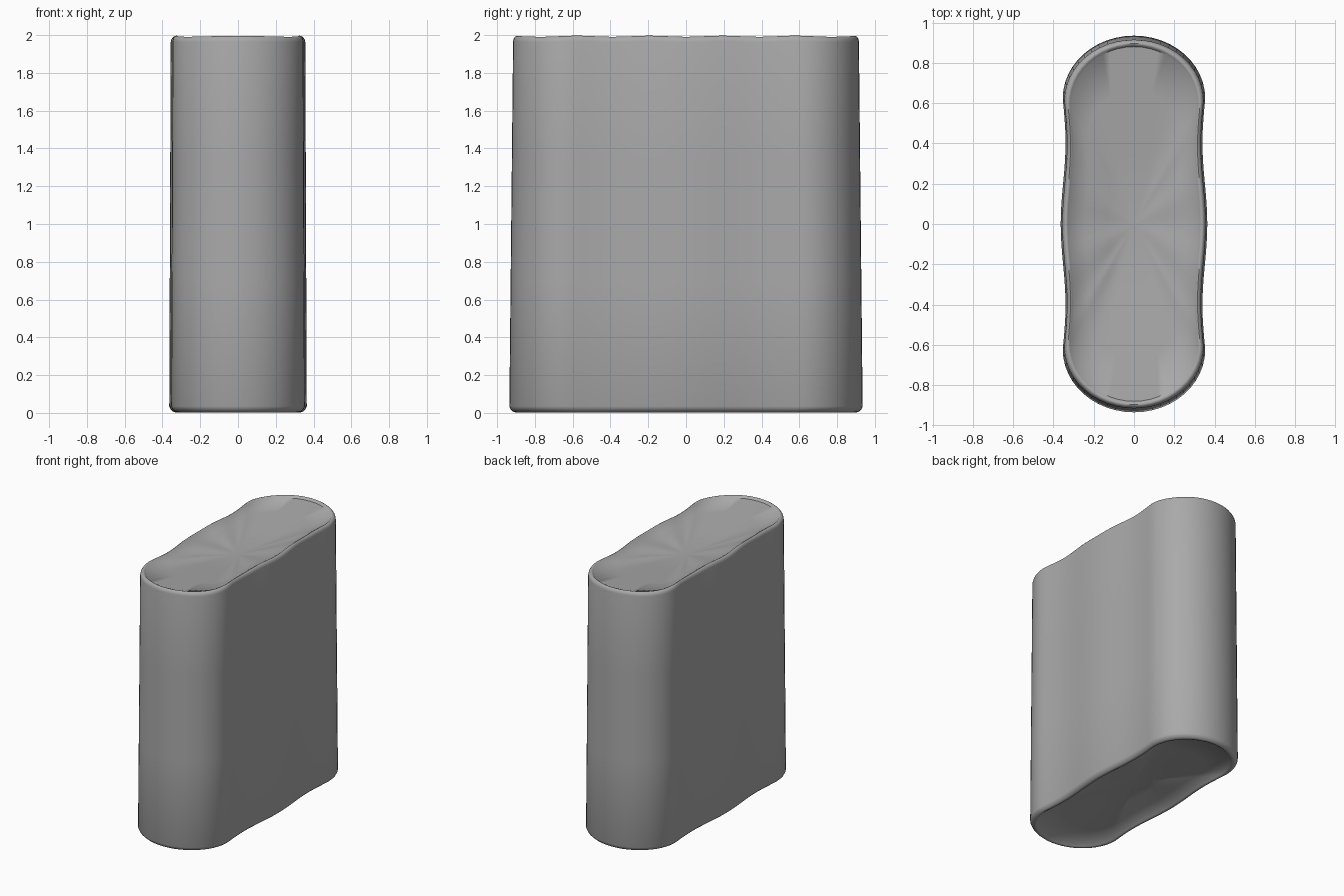
import bpy, bmesh, math

old = bpy.data.objects.get("Cube")
if old:
    bpy.data.objects.remove(old, do_unlink=True)

# Stone grey
grey = bpy.data.materials.new("stone_grey")
grey.use_nodes = True
grey.diffuse_color = (0.4, 0.4, 0.4, 1)
grey.node_tree.nodes["Principled BSDF"].inputs["Base Color"].default_value = grey.diffuse_color

CAP_Y, CAP_DEPTH = 0.62, 0.31


def side_x(y):
    """Half width of the rippled long side."""
    return 0.338 + 0.024 * math.cos(math.pi * y / 0.8) ** 2


def outline(side_steps=24, cap_steps=24):
    """Rippled long sides joined by rounded ends, counter-clockwise."""
    half = [(side_x(y), y) for y in
            (-CAP_Y + 2 * CAP_Y * i / side_steps for i in range(side_steps))]
    for i in range(cap_steps):
        a = math.pi * i / cap_steps
        half.append((side_x(CAP_Y) * math.cos(a), CAP_Y + CAP_DEPTH * math.sin(a)))
    return half + [(-x, -y) for x, y in half]


# Wall and rolled rims: (inset, height), from bottom to top
profile = [(0.055, 0.022), (0.042, 0.008), (0.03, 0.003), (0.018, 0.008),
           (0.006, 0.02), (0, 0.035), (0, 0.7), (0, 1.35), (0, 1.965),
           (0.003, 1.98), (0.01, 1.99), (0.018, 1.994), (0.027, 1.99),
           (0.035, 1.978)]
DISH = 0.07

bm = bmesh.new()
path = outline()


def ring(inset, z, shrink=1.0):
    taper = 1.006 - 0.011 * z
    loop = []
    for x, y in path:
        wave = 0.003 * math.cos(5 * math.pi * y) * min(1, max(0, z - 1.9) * 20)
        loop.append(bm.verts.new((x * (taper - inset / 0.35) * shrink,
                                  y * (taper - inset / 0.93) * shrink, z - wave)))
    return loop


def bridge(a, b):
    n = len(a)
    for i in range(n):
        j = (i + 1) % n
        bm.faces.new((a[i], a[j], b[j], b[i]))


rings = [ring(inset, z) for inset, z in profile]

# Shallow dishes underneath and on top, sloping to the middle
for (inset, z), sign in ((profile[0], 1), (profile[-1], -1)):
    loops = [ring(inset, z + sign * DISH * (1 - s), s) for s in (0.75, 0.4)]
    centre = bm.verts.new((0, 0, z + sign * DISH))
    if sign > 0:
        rings = loops[::-1] + rings
    else:
        rings += loops
    edge = loops[-1]
    for i in range(len(edge)):
        bm.faces.new((edge[i], edge[(i + 1) % len(edge)], centre))

for a, b in zip(rings, rings[1:]):
    bridge(a, b)
bmesh.ops.recalc_face_normals(bm, faces=bm.faces)

mesh = bpy.data.meshes.new("rippled_stool")
bm.to_mesh(mesh)
bm.free()
mesh.materials.append(grey)
stool = bpy.data.objects.new("rippled_stool", mesh)
bpy.context.collection.objects.link(stool)
bpy.context.view_layer.objects.active = stool
stool.select_set(True)
bpy.ops.object.shade_smooth_by_angle(angle=math.radians(50))
